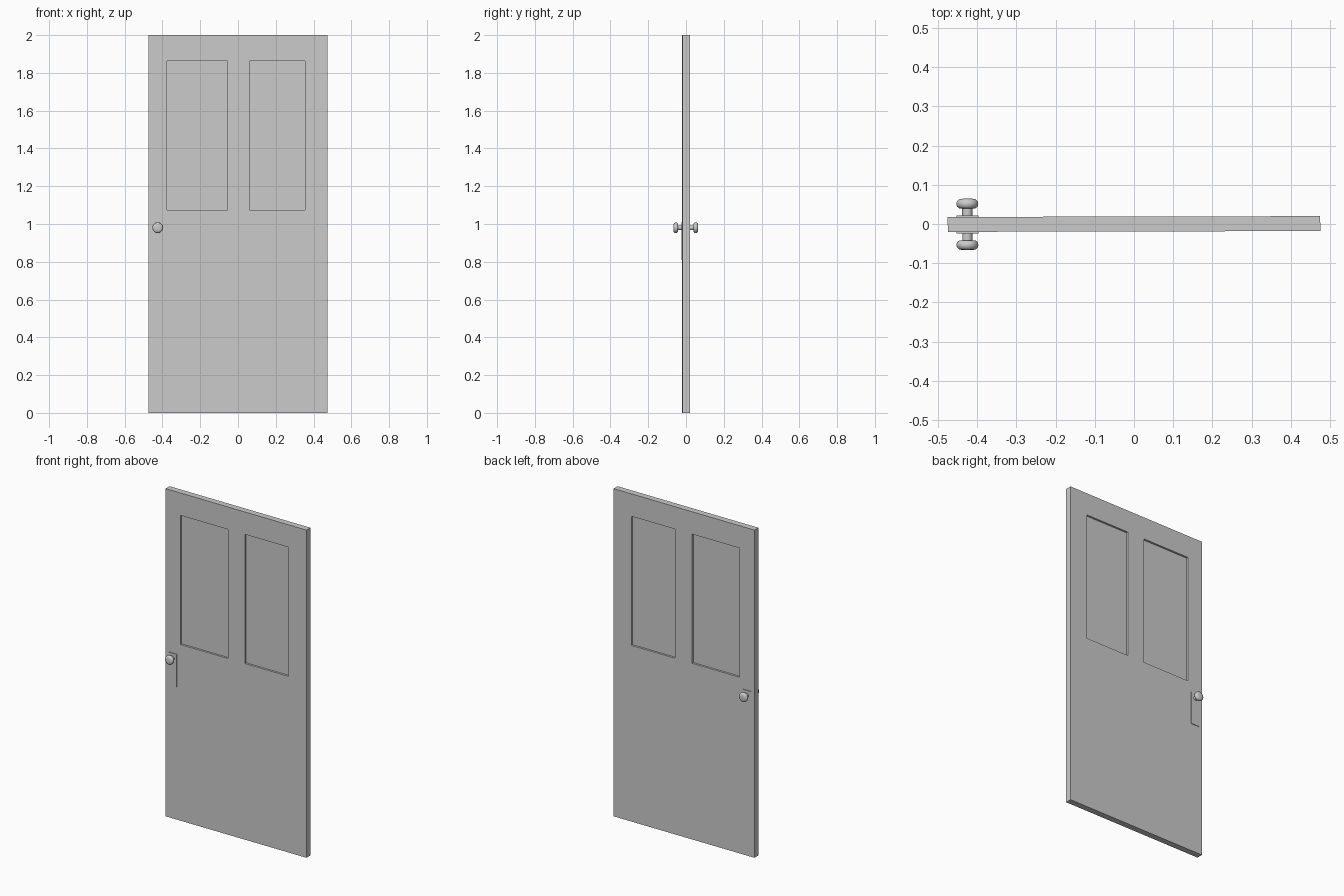
import bpy, bmesh, math
from mathutils import Matrix, Vector

cube = bpy.data.objects.get("Cube")
if cube:
    bpy.data.objects.remove(cube)

WIDTH, THICK, HEIGHT = 0.95, 0.038, 2.0
RECESS = 0.012
PANELS = [(-0.375, -0.055), (0.06, 0.355)]
PANEL_Z = (1.075, 1.863)
KNOB_X, KNOB_Z = -0.425, 0.98
SWING = Matrix.Rotation(0.0022, 4, "Z")   # door stands very slightly ajar


def material(name, value):
    mat = bpy.data.materials.new(name)
    mat.use_nodes = True
    colour = (value, value, value, 1)
    mat.diffuse_color = colour
    mat.node_tree.nodes["Principled BSDF"].inputs["Base Color"].default_value = colour
    return mat


GREY = material("light grey", 0.6)


def finish(name, bm, smooth=False):
    bmesh.ops.recalc_face_normals(bm, faces=bm.faces)
    mesh = bpy.data.meshes.new(name)
    bm.to_mesh(mesh)
    bm.free()
    obj = bpy.data.objects.new(name, mesh)
    bpy.context.collection.objects.link(obj)
    mesh.materials.append(GREY)
    obj.matrix_world = SWING
    if smooth:
        bpy.ops.object.select_all(action="DESELECT")
        obj.select_set(True)
        bpy.context.view_layer.objects.active = obj
        bpy.ops.object.shade_smooth_by_angle(angle=math.radians(40))
    return obj


def box(size, centre):
    bm = bmesh.new()
    bmesh.ops.create_cube(bm, size=1)
    bmesh.ops.scale(bm, vec=size, verts=bm.verts)
    bmesh.ops.translate(bm, vec=centre, verts=bm.verts)
    return bm


def cut(bm, point, normal):
    bmesh.ops.bisect_plane(bm, geom=bm.verts[:] + bm.edges[:] + bm.faces[:],
                           plane_co=point, plane_no=normal)


# Door slab with two sunken panels on each face
bm = box((WIDTH, THICK, HEIGHT), (0, 0, HEIGHT / 2))
for x in [x for pair in PANELS for x in pair]:
    cut(bm, (x, 0, 0), (1, 0, 0))
for z in PANEL_Z:
    cut(bm, (0, 0, z), (0, 0, 1))
bm.normal_update()
for side in (-1, 1):
    for left, right in PANELS:
        faces = []
        for f in bm.faces:
            c = f.calc_center_median()
            if (f.normal.y * side > 0.9 and left < c.x < right
                    and PANEL_Z[0] < c.z < PANEL_Z[1]):
                faces.append(f)
        out = bmesh.ops.extrude_face_region(bm, geom=faces)["geom"]
        verts = [v for v in out if isinstance(v, bmesh.types.BMVert)]
        bmesh.ops.translate(bm, vec=(0, -side * RECESS, 0), verts=verts)
        bmesh.ops.delete(bm, geom=[f for f in faces if f.is_valid], context="FACES")
finish("door_slab", bm)

# Handle plate and turned knob on each face: profile of (radius, distance out)
PROFILE = [(0.013, 0.018), (0.013, 0.041), (0.021, 0.041), (0.026, 0.045),
           (0.028, 0.052), (0.0265, 0.059), (0.021, 0.064), (0.012, 0.0655), (0, 0.0655)]
for side, label in ((-1, "front"), (1, "back")):
    finish(label + "_handle_plate",
           box((0.056, 0.005, 0.2), (KNOB_X, side * (THICK / 2 + 0.0015), 0.91)))
    bm = bmesh.new()
    verts = [bm.verts.new((KNOB_X + r, side * d, KNOB_Z)) for r, d in PROFILE]
    edges = [bm.edges.new(pair) for pair in zip(verts, verts[1:])]
    bmesh.ops.spin(bm, geom=verts + edges, cent=Vector((KNOB_X, 0, KNOB_Z)),
                   axis=(0, 1, 0), angle=math.tau, steps=32)
    bmesh.ops.remove_doubles(bm, verts=bm.verts, dist=0.0001)
    finish(label + "_knob", bm, smooth=True)
